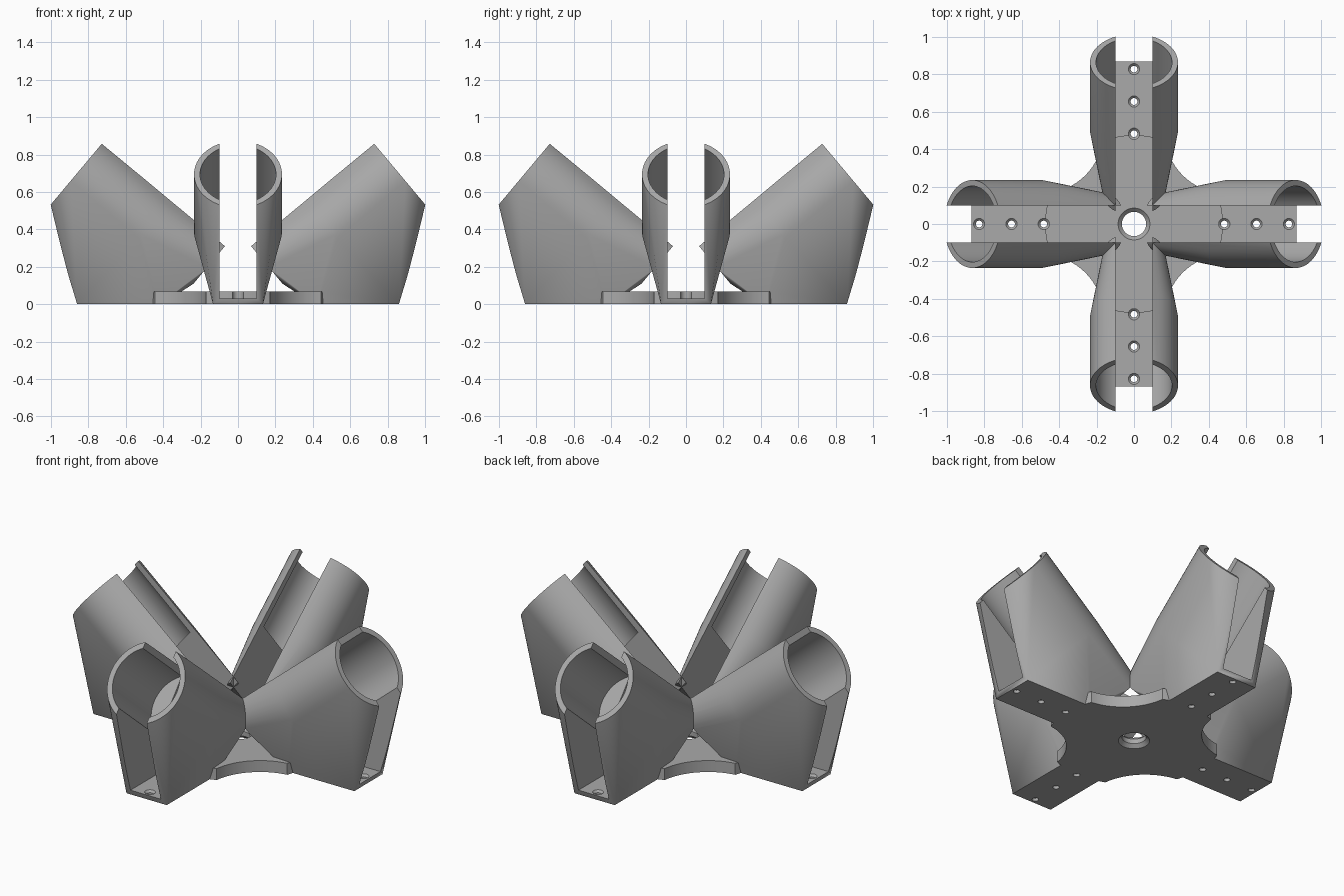
import bpy, bmesh, math
from mathutils import Matrix, Vector

cube = bpy.data.objects.get("Cube")
if cube:
    bpy.data.objects.remove(cube, do_unlink=True)

grey = bpy.data.materials.new("plain_grey")
grey.use_nodes = True
grey.diffuse_color = (0.4, 0.4, 0.4, 1)
grey.node_tree.nodes["Principled BSDF"].inputs["Base Color"].default_value = (0.4, 0.4, 0.4, 1)

TILT = math.radians(40)
AXIS = Vector((math.cos(TILT), 0, math.sin(TILT)))
UP = Vector((-math.sin(TILT), 0, math.cos(TILT)))
SIDE = Vector((0, 1, 0))
TUBE_IN = Vector((0.5, 0, 0.389))
TUBE_OUT = Vector((0.865, 0, 0.695))
SLOT = 0.1


def make(name, bm):
    mesh = bpy.data.meshes.new(name)
    bmesh.ops.recalc_face_normals(bm, faces=bm.faces)
    bm.to_mesh(mesh)
    bm.free()
    mesh.materials.append(grey)
    ob = bpy.data.objects.new(name, mesh)
    bpy.context.collection.objects.link(ob)
    return ob


def ring(centre, radius, u, v, count=64):
    angles = [2 * math.pi * i / count for i in range(count)]
    return [centre + radius * (math.cos(a) * u + math.sin(a) * v) for a in angles]


def hull(name, points):
    bm = bmesh.new()
    for p in points:
        bm.verts.new(p)
    found = bmesh.ops.convex_hull(bm, input=bm.verts)
    inside = [g for g in found["geom_interior"] if isinstance(g, bmesh.types.BMVert)]
    bmesh.ops.delete(bm, geom=inside, context="VERTS")
    bmesh.ops.dissolve_limit(bm, angle_limit=0.002, verts=bm.verts, edges=bm.edges)
    return make(name, bm)


def lathe(name, x, y, profile, count=32):
    """Stack of (radius, height) rings about a vertical axis."""
    bm = bmesh.new()
    rings = [[bm.verts.new(p) for p in ring(Vector((x, y, z)), r, Vector((1, 0, 0)), SIDE, count)]
             for r, z in profile]
    for low, high in zip(rings, rings[1:]):
        for i in range(count):
            j = (i + 1) % count
            bm.faces.new((low[i], low[j], high[j], high[i]))
    bm.faces.new(rings[0])
    bm.faces.new(rings[-1])
    return make(name, bm)


def box_points(x0, x1, half_y, z0, z1):
    return [Vector((x, y, z)) for x in (x0, x1) for y in (-half_y, half_y) for z in (z0, z1)]


def combine(target, other, operation):
    mod = target.modifiers.new("combine", "BOOLEAN")
    mod.operation = operation
    mod.solver = "EXACT"
    mod.object = other
    bpy.context.view_layer.objects.active = target
    bpy.ops.object.modifier_apply(modifier=mod.name)
    bpy.data.objects.remove(other, do_unlink=True)


# One arm: round tube end blended into a small inner disc and a flat foot
inner_disc = Vector((0.154, 0, 0.21))
arm = hull("arm", ring(TUBE_IN, 0.235, SIDE, UP) + ring(TUBE_OUT, 0.235, SIDE, UP)
           + ring(inner_disc, 0.165, SIDE, UP) + box_points(0.42, 0.86, 0.133, 0, 0.005))

# Bore and open slot in the arm
bore = hull("bore", ring(TUBE_IN, 0.203, SIDE, UP) + ring(TUBE_OUT + 0.2 * AXIS, 0.203, SIDE, UP))
combine(arm, bore, "DIFFERENCE")
slot = hull("slot", box_points(-0.3, 1.4, SLOT, 0.03, 1.5))
combine(arm, slot, "DIFFERENCE")

# Round base plate with four scooped corners
bracket = lathe("four_arm_bracket", 0, 0, [(0.475, 0), (0.475, 0.068)], 96)
for sx in (-1, 1):
    for sy in (-1, 1):
        scoop = lathe("scoop", sx * 0.485, sy * 0.485, [(0.318, -0.1), (0.318, 0.2)], 64)
        combine(bracket, scoop, "DIFFERENCE")

# Join the four arms to the base
for k in range(4):
    copy = bpy.data.objects.new("arm_copy", arm.data.copy())
    bpy.context.collection.objects.link(copy)
    copy.data.transform(Matrix.Rotation(k * math.pi / 2, 4, "Z"))
    combine(bracket, copy, "UNION")
bpy.data.objects.remove(arm, do_unlink=True)

# Chamfered centre hole
centre = lathe("centre_hole", 0, 0, [(0.105, -0.02), (0.065, 0.02), (0.065, 0.048), (0.105, 0.088)], 48)
combine(bracket, centre, "DIFFERENCE")

# Countersunk screw holes along each arm
for k in range(4):
    for d in (0.483, 0.655, 0.828):
        a = k * math.pi / 2
        screw = lathe("screw_hole", d * math.cos(a), d * math.sin(a),
                      [(0.018, -0.05), (0.018, 0.018), (0.03, 0.03), (0.03, 0.1)], 24)
        combine(bracket, screw, "DIFFERENCE")

bpy.ops.object.select_all(action="DESELECT")
bracket.select_set(True)
bpy.context.view_layer.objects.active = bracket
bpy.ops.object.shade_smooth_by_angle(angle=math.radians(25))
